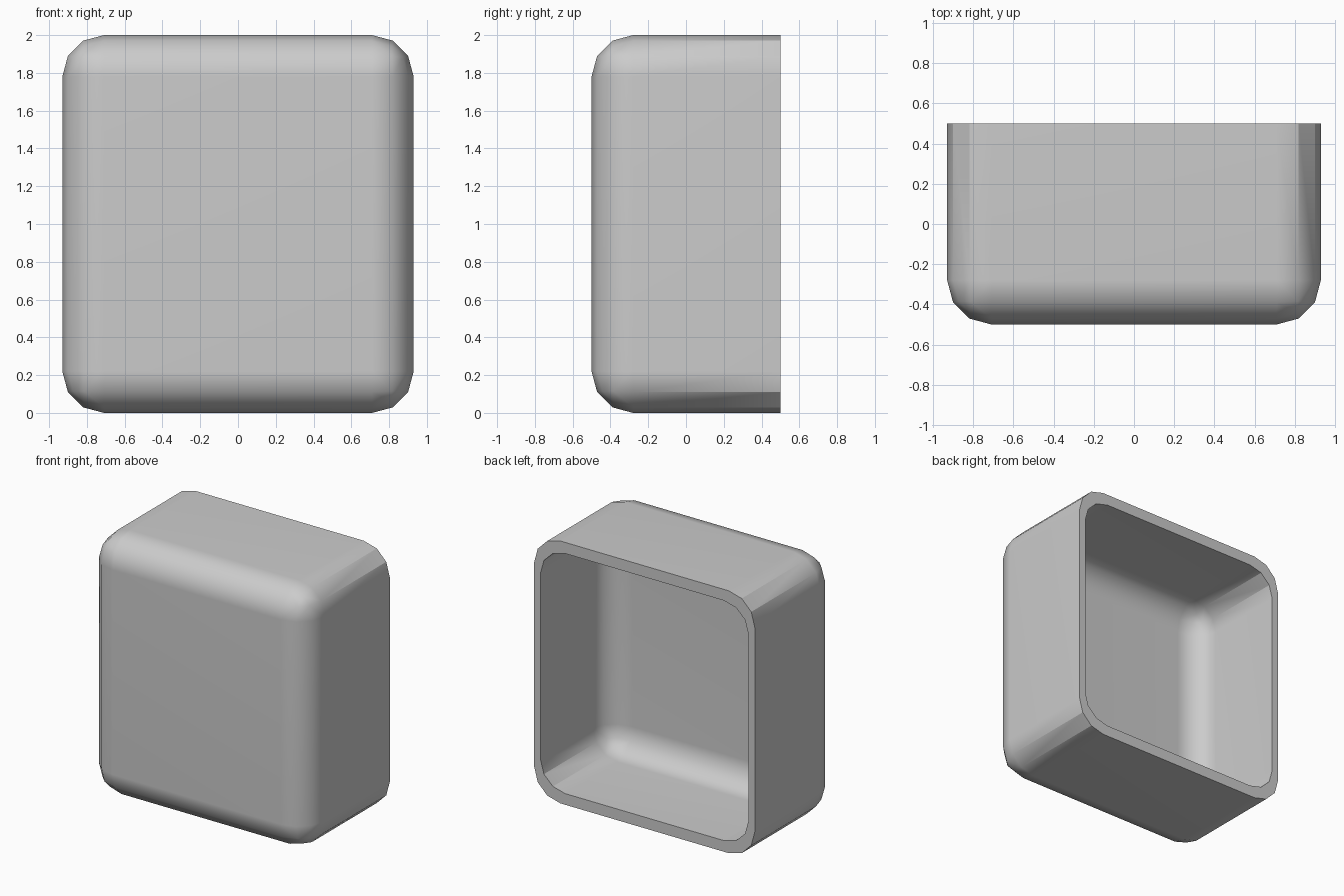
import bpy, bmesh
from mathutils import Matrix, Vector

if "Cube" in bpy.data.objects:
    bpy.data.objects.remove(bpy.data.objects["Cube"])

W, D, H, R = 1.86, 1.0, 2.0, 0.22
INNER = (0.942, 0.81, 0.915)      # cavity size relative to the outside

# Box with an open back
bm = bmesh.new()
bmesh.ops.create_cube(bm, size=1, matrix=Matrix.Translation((0, 0, H / 2)) @ Matrix.Diagonal((W, D, H, 1)))
back = [f for f in bm.faces if f.normal.y > 0.9]
bmesh.ops.delete(bm, geom=back, context='FACES_ONLY')

# Round every edge except the open rim
edges = [e for e in bm.edges if not e.is_boundary]
bmesh.ops.bevel(bm, geom=edges, offset=R, offset_type='OFFSET', segments=3, profile=0.5,
                affect='EDGES', clamp_overlap=True)
bmesh.ops.recalc_face_normals(bm, faces=bm.faces)
front = min(bm.faces, key=lambda f: f.calc_center_median().y)
if front.normal.y > 0:
    bmesh.ops.reverse_faces(bm, faces=bm.faces)

# Cavity: a smaller copy, shrunk towards the centre of the open back
copy = bmesh.ops.duplicate(bm, geom=bm.verts[:] + bm.edges[:] + bm.faces[:])["geom"]
verts = [g for g in copy if isinstance(g, bmesh.types.BMVert)]
faces = [g for g in copy if isinstance(g, bmesh.types.BMFace)]
bmesh.ops.scale(bm, verts=verts, vec=INNER, space=Matrix.Translation((0, -D / 2, -H / 2)))
bmesh.ops.reverse_faces(bm, faces=faces)

# Flat rim joining outside and cavity
rim = [e for e in bm.edges if e.is_boundary]
bmesh.ops.bridge_loops(bm, edges=rim)
bm.normal_update()

# Crisp facets along the depth and at the rim, smooth front rounding
for f in bm.faces:
    f.smooth = True
for e in bm.edges:
    d = e.verts[0].co - e.verts[1].co
    angle = e.calc_face_angle(0)
    if angle > 0.7 or (abs(d.y) > 0.5 and angle > 0.4):
        e.smooth = False

mesh = bpy.data.meshes.new("shell")
bm.to_mesh(mesh)
bm.free()
shell = bpy.data.objects.new("shell", mesh)
bpy.context.collection.objects.link(shell)

# Keep the large panels evenly shaded
wn = shell.modifiers.new("even_shading", 'WEIGHTED_NORMAL')
wn.keep_sharp = True
